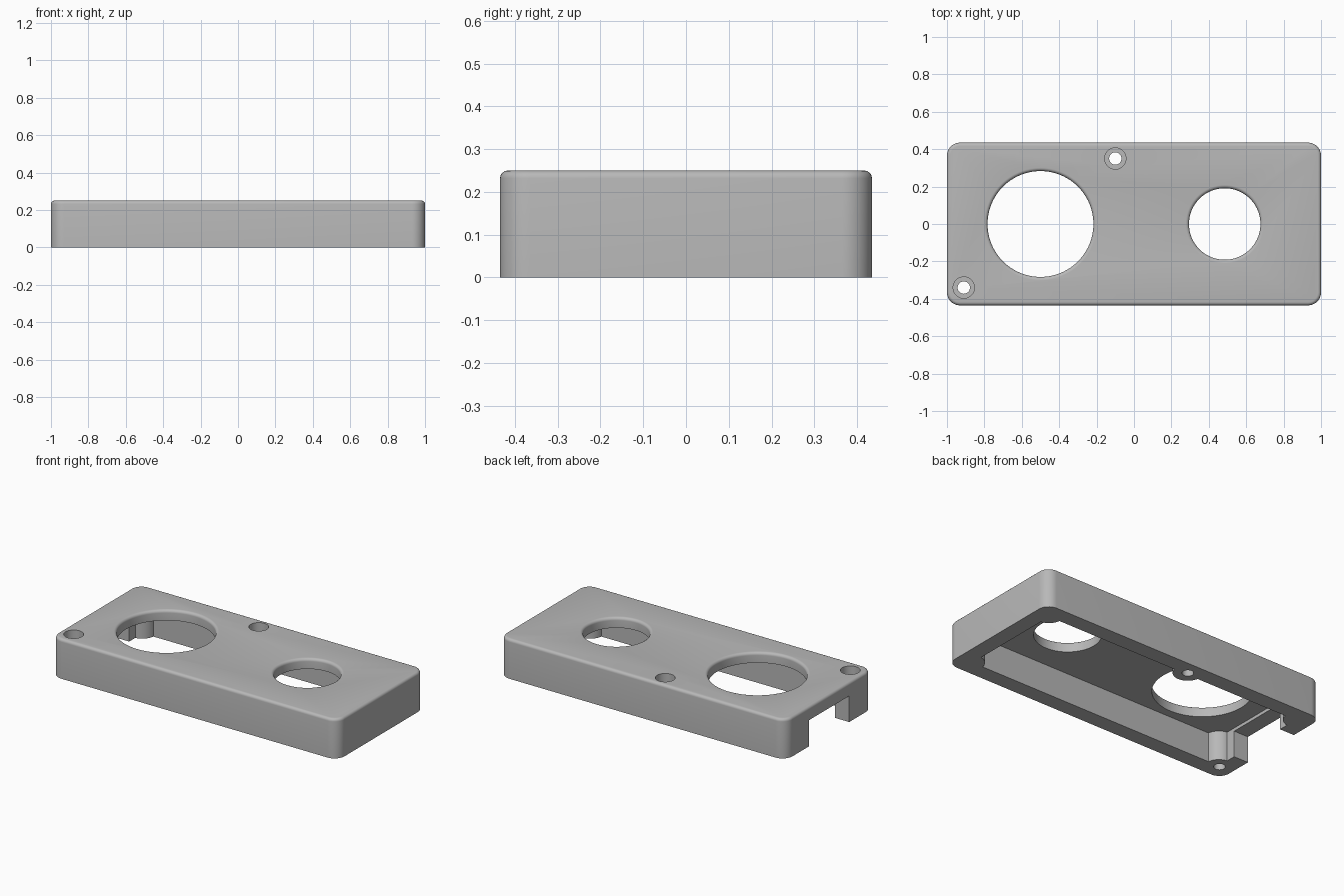
import bpy, bmesh, math

if "Cube" in bpy.data.objects:
    bpy.data.objects.remove(bpy.data.objects["Cube"], do_unlink=True)

LENGTH, WIDTH, HEIGHT = 2.0, 0.87, 0.25
WALL, CEILING = 0.1, 0.185
CORNER_R, FILLET = 0.07, 0.018
BOSS_X, BOSS_Y, BOSS_R = 0.91, 0.345, 0.085

grey = bpy.data.materials.new("light_grey")
grey.use_nodes = True
grey.diffuse_color = (0.48, 0.48, 0.48, 1)
grey.node_tree.nodes["Principled BSDF"].inputs["Base Color"].default_value = grey.diffuse_color


def add_object(name, bm):
    bmesh.ops.recalc_face_normals(bm, faces=bm.faces)
    mesh = bpy.data.meshes.new(name)
    bm.to_mesh(mesh)
    bm.free()
    mesh.materials.append(grey)
    obj = bpy.data.objects.new(name, mesh)
    bpy.context.collection.objects.link(obj)
    return obj


def box_mesh(x0, x1, y0, y1, z0, z1):
    bm = bmesh.new()
    bmesh.ops.create_cube(bm, size=1)
    for v in bm.verts:
        v.co.x = x1 if v.co.x > 0 else x0
        v.co.y = y1 if v.co.y > 0 else y0
        v.co.z = z1 if v.co.z > 0 else z0
    return bm


def lathe(name, x, y, profile, sides=64):
    """Closed solid turned around a vertical axis from (radius, z) pairs."""
    bm = bmesh.new()
    rings = []
    for r, z in profile:
        rings.append([bm.verts.new((x + r * math.cos(2 * math.pi * i / sides),
                                    y + r * math.sin(2 * math.pi * i / sides), z))
                      for i in range(sides)])
    for low, high in zip(rings, rings[1:]):
        for i in range(sides):
            j = (i + 1) % sides
            bm.faces.new((low[i], low[j], high[j], high[i]))
    bm.faces.new(rings[0])
    bm.faces.new(rings[-1])
    return add_object(name, bm)


def cut(target, cutter):
    """Subtract the cutter from the target, then discard the cutter."""
    mod = target.modifiers.new("cut", 'BOOLEAN')
    mod.operation, mod.solver, mod.object = 'DIFFERENCE', 'EXACT', cutter
    bpy.context.view_layer.objects.active = target
    bpy.ops.object.modifier_apply(modifier=mod.name)
    bpy.data.objects.remove(cutter, do_unlink=True)


def is_upright(edge):
    a, b = edge.verts
    return abs(a.co.z - b.co.z) > 0.1


# Outer shell: rounded upright corners and a small fillet around the top
bm = box_mesh(-LENGTH / 2, LENGTH / 2, -WIDTH / 2, WIDTH / 2, 0, HEIGHT)
bmesh.ops.bevel(bm, geom=[e for e in bm.edges if is_upright(e)], offset=CORNER_R,
                segments=10, profile=0.5, affect='EDGES')
top_rim = [e for e in bm.edges if all(v.co.z > HEIGHT - 0.001 for v in e.verts)]
bmesh.ops.bevel(bm, geom=top_rim, offset=FILLET, segments=5, profile=0.5, affect='EDGES')
cover = add_object("cover", bm)

# Hollow underside, leaving screw bosses standing in the corners and at the back
inner_x, inner_y = LENGTH / 2 - WALL, WIDTH / 2 - WALL
cavity = add_object("cavity_cutter",
                    box_mesh(-inner_x, inner_x, -inner_y, inner_y, -0.1, CEILING))
boss_places = [(sx * BOSS_X, sy * BOSS_Y) for sx in (-1, 1) for sy in (-1, 1)]
boss_places.append((-0.1, 0.35))
for x, y in boss_places:
    cut(cavity, lathe("boss", x, y, [(BOSS_R, -0.2), (BOSS_R, 0.3)], 48))
cut(cover, cavity)

# Cable notch in the end wall
cut(cover, add_object("notch_cutter", box_mesh(-1.1, -0.85, -0.2, 0.2, -0.1, 0.165)))

# Large round openings with softened upper rims
for x, radius in ((-0.5, 0.283), (0.485, 0.191)):
    profile = [(radius, 0.1)]
    for i in range(7):
        a = i / 6 * math.pi / 2
        profile.append((radius + FILLET * (1 - math.cos(a)),
                        HEIGHT - FILLET * (1 - math.sin(a))))
    profile.append((radius + FILLET, 0.3))
    cut(cover, lathe("opening_cutter", x, 0, profile, 96))

# Counterbored screw holes
for x, y in ((-0.1, 0.35), (-0.91, -0.34)):
    cut(cover, lathe("screw_cutter", x, y,
                     [(0.033, -0.1), (0.033, 0.14), (0.057, 0.14), (0.057, 0.3)], 48))

bpy.ops.object.select_all(action='DESELECT')
cover.select_set(True)
bpy.context.view_layer.objects.active = cover
bpy.ops.object.shade_smooth_by_angle(angle=math.radians(30))
